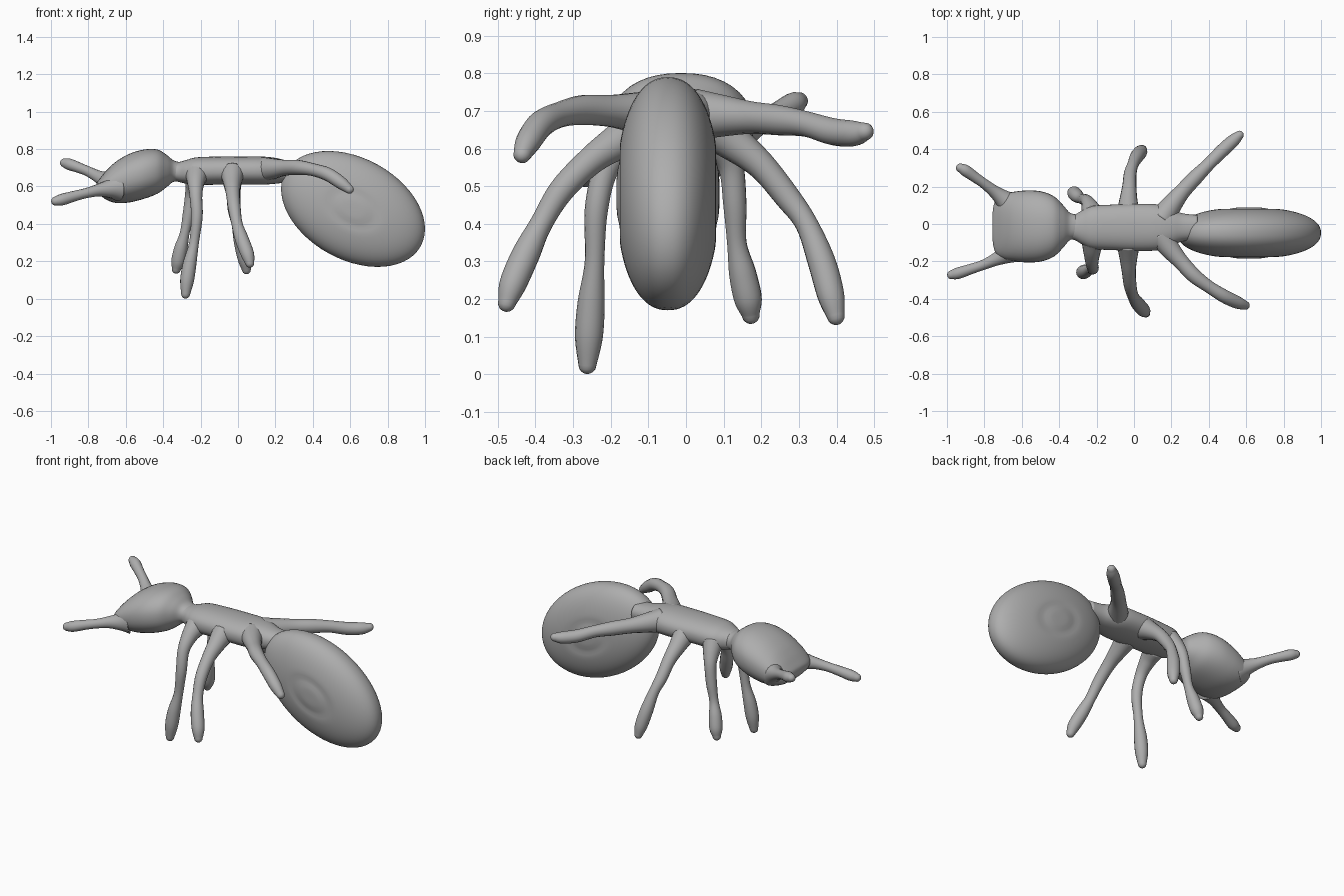
import bpy, bmesh, math
from mathutils import Vector, Matrix

cube = bpy.data.objects.get("Cube")
if cube:
    bpy.data.objects.remove(cube, do_unlink=True)

GREY = (0.42, 0.42, 0.42, 1.0)
mat = bpy.data.materials.new("plain grey")
mat.use_nodes = True
mat.diffuse_color = GREY
bsdf = mat.node_tree.nodes["Principled BSDF"]
bsdf.inputs["Base Color"].default_value = GREY
bsdf.inputs["Roughness"].default_value = 0.6


def finish(name, bm):
    """Turn a bmesh into a smooth, coloured object."""
    bmesh.ops.recalc_face_normals(bm, faces=bm.faces)
    for f in bm.faces:
        f.smooth = True
    me = bpy.data.meshes.new(name)
    bm.to_mesh(me)
    bm.free()
    me.materials.append(mat)
    ob = bpy.data.objects.new(name, me)
    bpy.context.collection.objects.link(ob)
    return ob


def catmull(rows, steps):
    """Smoothly interpolate rows of equal length."""
    out = []
    last = len(rows) - 1
    for i in range(last):
        a, b, c, d = (rows[max(0, min(last, k))] for k in range(i - 1, i + 3))
        for s in range(steps):
            t = s / steps
            out.append([0.5 * (2 * q + (r - p) * t + (2 * p - 5 * q + 4 * r - w) * t * t
                               + (3 * q - p - 3 * r + w) * t ** 3)
                        for p, q, r, w in zip(a, b, c, d)])
    out.append(list(rows[-1]))
    return out


def skin(name, rings):
    """Bridge closed rings of points and cap both ends."""
    bm = bmesh.new()
    loops = [[bm.verts.new(p) for p in ring] for ring in rings]
    n = len(loops[0])
    for a, b in zip(loops, loops[1:]):
        for i in range(n):
            j = (i + 1) % n
            bm.faces.new((a[i], a[j], b[j], b[i]))
    for loop in (loops[0], loops[-1]):
        centre = bm.verts.new(sum((v.co for v in loop), Vector()) / n)
        for i in range(n):
            bm.faces.new((loop[i], loop[(i + 1) % n], centre))
    return finish(name, bm)


def body_loft(name, sections, y, sides=40, power=2.25):
    """Sections are (x, half width, bottom z, top z)."""
    rings = []
    for x, w, lo, hi in catmull(sections, 5):
        ring = []
        for k in range(sides):
            c, s = math.cos(math.tau * k / sides), math.sin(math.tau * k / sides)
            cy = math.copysign(abs(c) ** (2 / power), c)
            cz = math.copysign(abs(s) ** (2 / power), s)
            ring.append((x, y + w * cy, (lo + hi) / 2 + (hi - lo) / 2 * cz))
        rings.append(ring)
    return skin(name, rings)


def limb(name, path, radii, sides=16):
    """Tube along a path, with a flared root and a rounded tip."""
    rows = catmull([(*p, r) for p, r in zip(path, radii)], 6)
    end, r_end = Vector(rows[-1][:3]), rows[-1][3]
    way = (end - Vector(rows[-2][:3])).normalized()
    for a in (25, 50, 70, 84):
        a = math.radians(a)
        rows.append([*(end + way * r_end * math.sin(a)), r_end * math.cos(a)])
    pts = [Vector(r[:3]) for r in rows]
    rings, side = [], Vector((0.9, 0.3, 0.2))
    for i, (p, row) in enumerate(zip(pts, rows)):
        t = (pts[min(i + 1, len(pts) - 1)] - pts[max(i - 1, 0)]).normalized()
        side = (side - t * side.dot(t)).normalized()
        up = t.cross(side)
        rings.append([p + row[3] * (side * math.cos(math.tau * k / sides)
                                    + up * math.sin(math.tau * k / sides))
                      for k in range(sides)])
    return skin(name, rings)


# Head, blunt at the face and narrowing into the neck
body_loft("head", [
    (-0.757, 0.05, 0.585, 0.61), (-0.752, 0.105, 0.572, 0.625),
    (-0.735, 0.148, 0.552, 0.648), (-0.70, 0.172, 0.527, 0.69),
    (-0.65, 0.184, 0.512, 0.735), (-0.58, 0.192, 0.515, 0.775),
    (-0.50, 0.188, 0.535, 0.798), (-0.43, 0.162, 0.562, 0.797),
    (-0.38, 0.115, 0.598, 0.768), (-0.345, 0.075, 0.625, 0.74),
    (-0.31, 0.064, 0.625, 0.73)], -0.013)

# Thorax, with a waist at each end
body_loft("thorax", [
    (-0.37, 0.06, 0.64, 0.725), (-0.32, 0.067, 0.625, 0.73),
    (-0.275, 0.092, 0.615, 0.742), (-0.22, 0.115, 0.608, 0.756),
    (-0.10, 0.122, 0.61, 0.76), (0.02, 0.126, 0.61, 0.76),
    (0.13, 0.122, 0.61, 0.76), (0.20, 0.098, 0.615, 0.753),
    (0.26, 0.075, 0.622, 0.74), (0.34, 0.066, 0.63, 0.732)], -0.018)

# Abdomen: a tilted lens with a faint ring on each flat side
rings = []
TILT = Matrix.Rotation(math.radians(28.8), 3, "Y")
for k in range(1, 48):
    a = math.pi * k / 48
    r = math.sin(a)
    h = max(0.0, 1 - r ** 2.25) ** (1 / 2.25) - 0.04 * math.exp(-((r - 0.3) / 0.08) ** 2)
    y = 0.137 * math.copysign(max(h, 0), math.cos(a)) if k != 24 else 0
    rings.append([TILT @ Vector((0.413 * r * math.cos(math.tau * j / 56), y,
                                 0.271 * r * math.sin(math.tau * j / 56)))
                  + Vector((0.615, -0.048, 0.48)) for j in range(56)])
skin("abdomen", rings)

# Legs
FRONT = (0.062, 0.046, 0.034, 0.031, 0.026, 0.036, 0.037, 0.024)
limb("front_left_leg", [
    (-0.22, 0.05, 0.66), (-0.235, 0.09, 0.61), (-0.25, 0.12, 0.55), (-0.265, 0.13, 0.45),
    (-0.285, 0.135, 0.35), (-0.305, 0.15, 0.27), (-0.32, 0.165, 0.20), (-0.33, 0.172, 0.158)],
    FRONT)
limb("front_right_leg", [
    (-0.22, -0.09, 0.66), (-0.225, -0.15, 0.62), (-0.225, -0.21, 0.55), (-0.22, -0.238, 0.44),
    (-0.235, -0.243, 0.30), (-0.258, -0.252, 0.19), (-0.272, -0.258, 0.10),
    (-0.28, -0.262, 0.025)], FRONT)
MIDDLE = (0.066, 0.05, 0.038, 0.034, 0.03, 0.037, 0.036, 0.024)
limb("middle_left_leg", [
    (-0.03, 0.05, 0.67), (-0.03, 0.12, 0.62), (-0.025, 0.20, 0.555), (-0.02, 0.27, 0.47),
    (-0.005, 0.32, 0.40), (0.015, 0.36, 0.30), (0.035, 0.385, 0.21), (0.045, 0.398, 0.155)],
    MIDDLE)
limb("middle_right_leg", [
    (-0.03, -0.10, 0.67), (-0.03, -0.17, 0.625), (-0.028, -0.25, 0.57), (-0.02, -0.33, 0.49),
    (-0.005, -0.385, 0.40), (0.02, -0.425, 0.32), (0.05, -0.46, 0.24), (0.063, -0.476, 0.19)],
    MIDDLE)
BACK = (0.068, 0.055, 0.043, 0.040, 0.034, 0.036, 0.034, 0.024)
limb("back_left_leg", [
    (0.15, 0.03, 0.69), (0.20, 0.10, 0.687), (0.26, 0.175, 0.682), (0.33, 0.25, 0.675),
    (0.40, 0.32, 0.665), (0.47, 0.39, 0.645), (0.53, 0.445, 0.64), (0.563, 0.475, 0.645)],
    BACK)
limb("back_right_leg", [
    (0.14, -0.06, 0.69), (0.19, -0.13, 0.695), (0.25, -0.20, 0.70), (0.32, -0.275, 0.702),
    (0.40, -0.335, 0.69), (0.48, -0.385, 0.665), (0.55, -0.418, 0.62), (0.595, -0.435, 0.585)],
    BACK)

# Antennae
FEELER = (0.075, 0.05, 0.034, 0.027, 0.028, 0.031, 0.024)
limb("left_antenna", [
    (-0.66, 0.10, 0.61), (-0.70, 0.135, 0.63), (-0.745, 0.172, 0.652), (-0.80, 0.215, 0.68),
    (-0.85, 0.25, 0.70), (-0.90, 0.285, 0.718), (-0.928, 0.30, 0.726)], FEELER)
limb("right_antenna", [
    (-0.65, -0.14, 0.595), (-0.69, -0.165, 0.588), (-0.745, -0.192, 0.58),
    (-0.81, -0.22, 0.565), (-0.87, -0.24, 0.55), (-0.94, -0.263, 0.53),
    (-0.975, -0.272, 0.522)], FEELER)
